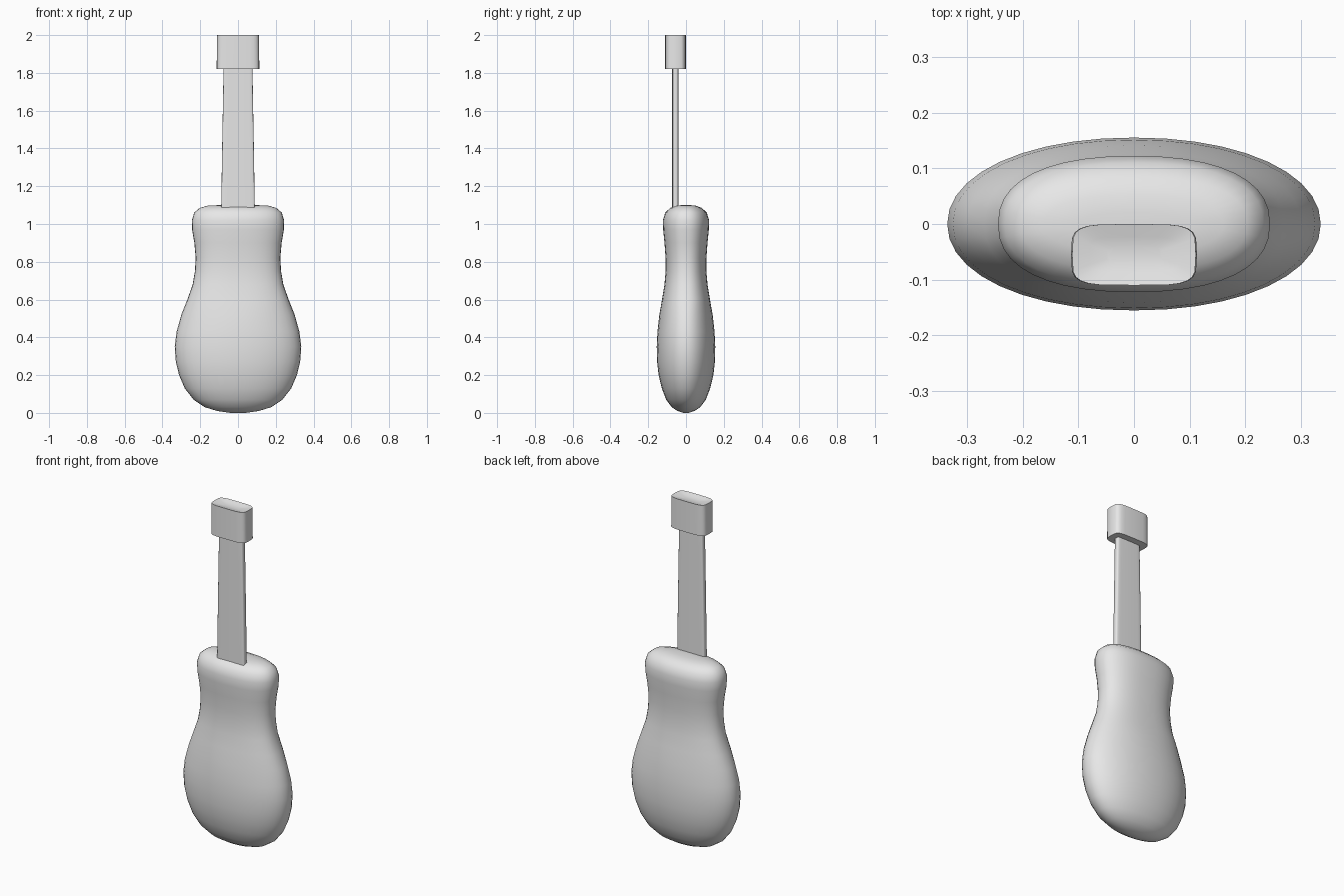
import bpy, bmesh, math

cube = bpy.data.objects.get("Cube")
if cube:
    bpy.data.objects.remove(cube, do_unlink=True)

grey = bpy.data.materials.new("plain grey")
grey.use_nodes = True
colour = (0.8, 0.8, 0.8, 1)
grey.diffuse_color = colour
grey.node_tree.nodes["Principled BSDF"].inputs["Base Color"].default_value = colour


def loft(name, sections, centre_y, segments):
    """Skin superellipse sections given as (z, half width, half depth, squareness)."""
    bm = bmesh.new()
    rings = []
    for z, w, d, n in sections:
        ring = []
        for i in range(segments):
            a = 2 * math.pi * i / segments
            c, s = math.cos(a), math.sin(a)
            x = math.copysign(abs(c) ** (2 / n), c) * w
            y = math.copysign(abs(s) ** (2 / n), s) * d
            ring.append(bm.verts.new((x, centre_y + y, z)))
        rings.append(ring)
    for low, high in zip(rings, rings[1:]):
        for i in range(segments):
            j = (i + 1) % segments
            bm.faces.new((low[i], low[j], high[j], high[i]))
    bm.faces.new(rings[0][::-1])
    bm.faces.new(rings[-1])
    bmesh.ops.recalc_face_normals(bm, faces=bm.faces)
    mesh = bpy.data.meshes.new(name)
    bm.to_mesh(mesh)
    bm.free()
    mesh.materials.append(grey)
    obj = bpy.data.objects.new(name, mesh)
    bpy.context.collection.objects.link(obj)
    bpy.ops.object.select_all(action='DESELECT')
    obj.select_set(True)
    bpy.context.view_layer.objects.active = obj
    bpy.ops.object.shade_smooth_by_angle(angle=math.radians(50))
    return obj


# Pear-shaped body with a pinched waist: height, half width, half depth
profile = [
    (0, .04, .015), (.01, .11, .045), (.03, .175, .075), (.07, .235, .105),
    (.13, .282, .128), (.2, .312, .145), (.27, .329, .153), (.35, .335, .155),
    (.43, .325, .151), (.52, .3, .141), (.6, .268, .127), (.68, .24, .114),
    (.75, .228, .108), (.82, .224, .108), (.9, .231, .114), (.97, .243, .121),
    (1.02, .244, .122), (1.06, .232, .11), (1.085, .203, .084), (1.097, .16, .052),
    (1.1, .1, .02),
]
loft("body", [(z, w, d, 2.1 if z < .6 else 2.35) for z, w, d in profile], 0, 40)

# Thin tapering neck, set toward the front
loft("neck", [(1.02, .09, .017, 7), (1.4, .084, .017, 7), (1.85, .076, .017, 7)], -.056, 24)

# Squared head with rounded corners and a slightly dished top
loft("head", [(1.82, .113, .055, 4.5), (1.91, .112, .055, 4.5), (2, .111, .055, 4.5),
              (1.994, .08, .032, 4.5), (1.99, .05, .015, 4.5)], -.055, 24)
